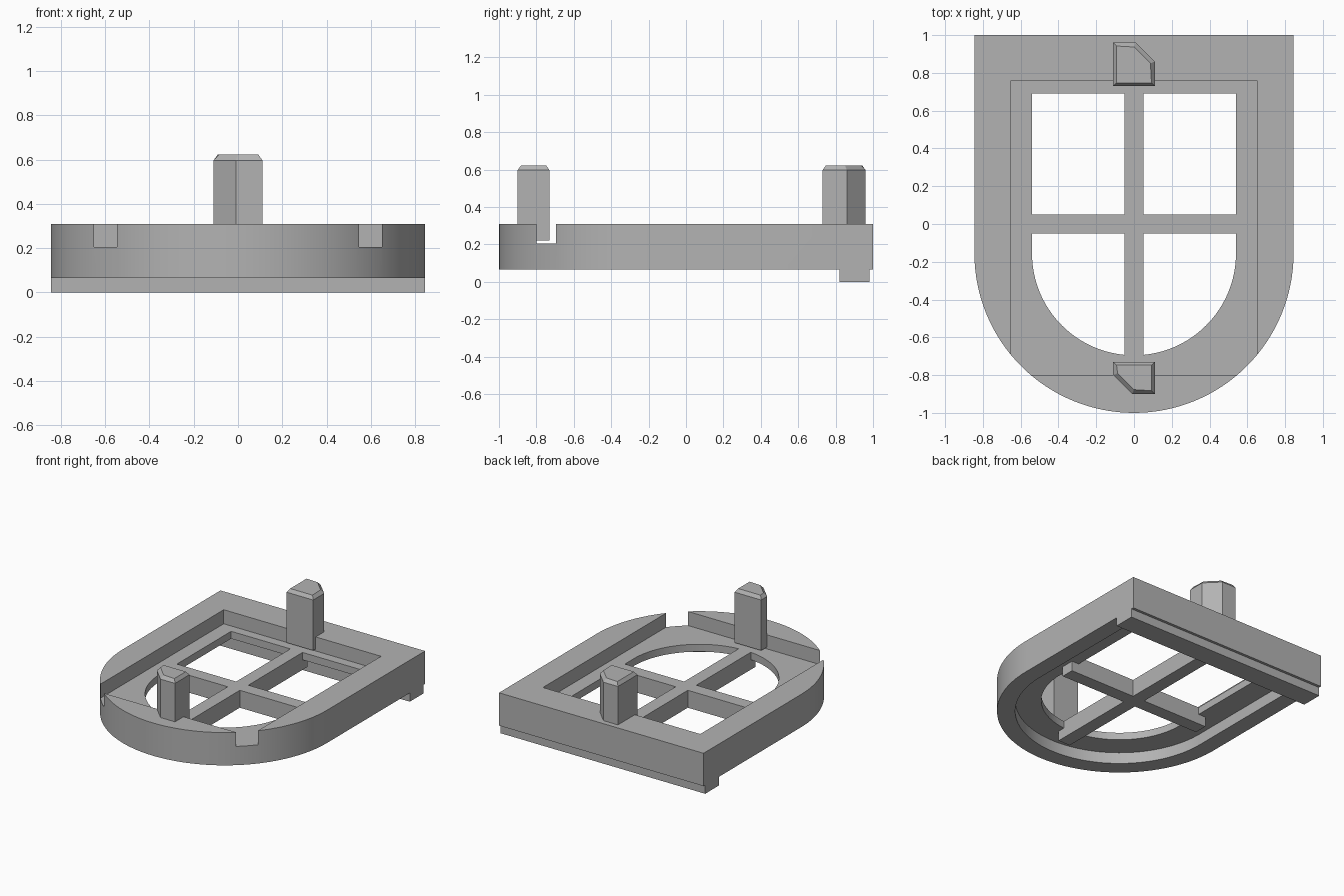
import bpy, bmesh, math

if "Cube" in bpy.data.objects:
    bpy.data.objects.remove(bpy.data.objects["Cube"], do_unlink=True)

grey = bpy.data.materials.new("plain grey")
grey.use_nodes = True
grey.diffuse_color = (0.45, 0.45, 0.45, 1)
grey.node_tree.nodes["Principled BSDF"].inputs["Base Color"].default_value = (0.45, 0.45, 0.45, 1)

ARC_Y = -0.155   # centre of the rounded front


def prism(name, outline, z0, z1):
    """Extrude a flat outline between two heights."""
    bm = bmesh.new()
    face = bm.faces.new([bm.verts.new((x, y, z0)) for x, y in outline])
    up = bmesh.ops.extrude_face_region(bm, geom=[face])["geom"]
    verts = [v for v in up if isinstance(v, bmesh.types.BMVert)]
    bmesh.ops.translate(bm, vec=(0, 0, z1 - z0), verts=verts)
    bmesh.ops.recalc_face_normals(bm, faces=bm.faces)
    mesh = bpy.data.meshes.new(name)
    bm.to_mesh(mesh)
    bm.free()
    mesh.materials.append(grey)
    obj = bpy.data.objects.new(name, mesh)
    bpy.context.collection.objects.link(obj)
    return obj


def box(name, x0, x1, y0, y1, z0, z1):
    return prism(name, [(x0, y0), (x1, y0), (x1, y1), (x0, y1)], z0, z1)


def arch(name, r, back, z0, z1, steps=64):
    """Straight-sided shape with a half-round front."""
    pts = [(r, back), (-r, back)]
    for i in range(steps + 1):
        a = math.pi * (1 + i / steps)
        pts.append((r * math.cos(a), ARC_Y + r * math.sin(a)))
    return prism(name, pts, z0, z1)


def combine(target, tool, operation):
    mod = target.modifiers.new(operation.lower(), "BOOLEAN")
    mod.operation = operation
    mod.solver = "EXACT"
    mod.object = tool
    bpy.context.view_layer.objects.active = target
    bpy.ops.object.modifier_apply(modifier=mod.name)
    bpy.data.objects.remove(tool, do_unlink=True)


# Frame with top pocket, underside recess and window opening
frame = arch("window_frame", 0.845, 1.0, 0.065, 0.31)
combine(frame, box("pocket", -0.65, 0.65, -0.80, 0.76, 0.205, 0.5), "DIFFERENCE")
combine(frame, arch("recess", 0.72, 0.82, -0.1, 0.15), "DIFFERENCE")
combine(frame, arch("opening", 0.54, 0.69, -0.2, 0.4), "DIFFERENCE")

# Crossing bars, running past the opening underneath
bars = box("cross_bars", -0.05, 0.05, -0.75, 0.75, 0.075, 0.205)
combine(bars, box("side_bar", -0.60, 0.60, -0.05, 0.05, 0.075, 0.205), "UNION")
combine(frame, bars, "UNION")

# Lip under the back edge
combine(frame, box("back_lip", -0.845, 0.845, 0.82, 0.98, 0.0, 0.1), "UNION")

bpy.ops.object.select_all(action="DESELECT")
frame.select_set(True)
bpy.context.view_layer.objects.active = frame
bpy.ops.object.shade_smooth_by_angle(angle=math.radians(30))


def peg(name, outline):
    """Post with one cut corner and a sloped rim on top."""
    obj = prism(name, outline, 0.22, 0.597)
    bm = bmesh.new()
    bm.from_mesh(obj.data)
    top = max(bm.faces, key=lambda f: f.calc_center_median().z)
    bmesh.ops.inset_region(bm, faces=[top], thickness=0.025, depth=0)
    for v in top.verts:
        v.co.z = 0.622
    bm.to_mesh(obj.data)
    bm.free()


# Pegs at the back and front
peg("back_peg", [(-0.11, 0.73), (0.11, 0.73), (0.11, 0.86), (0.01, 0.96), (-0.11, 0.96)])
peg("front_peg", [(0.11, -0.73), (-0.11, -0.73), (-0.11, -0.80), (-0.01, -0.90), (0.11, -0.90)])
